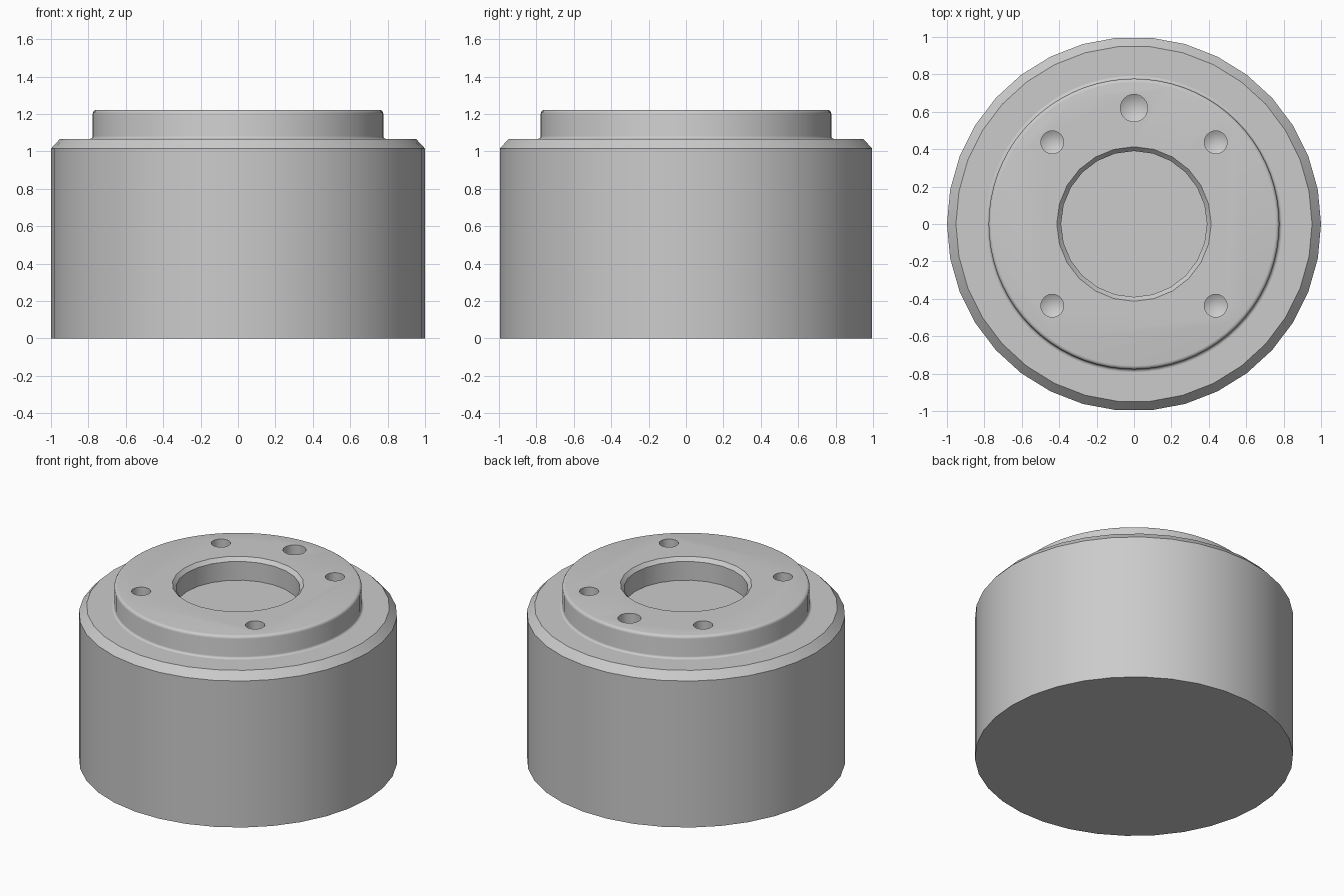
import bpy, bmesh
from math import cos, sin, pi, hypot, radians

cube = bpy.data.objects.get("Cube")
if cube:
    bpy.data.objects.remove(cube, do_unlink=True)

grey = bpy.data.materials.new("plain_grey")
grey.use_nodes = True
colour = (0.6, 0.6, 0.6, 1)
grey.diffuse_color = colour
grey.node_tree.nodes["Principled BSDF"].inputs["Base Color"].default_value = colour

BODY_TOP, BOSS_TOP = 1.067, 1.222


def lathe(bm, profile, sides, centre=(0, 0)):
    """Closed solid of revolution; profile runs bottom to top as (radius, z)."""
    rings = []
    for r, z in profile:
        count = sides if r > 0 else 1
        rings.append([bm.verts.new((centre[0] + r * cos(2 * pi * i / sides),
                                    centre[1] + r * sin(2 * pi * i / sides), z))
                      for i in range(count)])
    for low, high in zip(rings, rings[1:]):
        for i in range(sides):
            j = (i + 1) % sides
            if len(low) == 1:
                bm.faces.new((low[0], high[j], high[i]))
            else:
                bm.faces.new((low[i], low[j], high[j], high[i]))
    if len(rings[0]) > 1:
        bm.faces.new(rings[0][::-1])
    bm.faces.new(rings[-1])


def make_object(name, bm):
    bmesh.ops.recalc_face_normals(bm, faces=bm.faces)
    mesh = bpy.data.meshes.new(name)
    bm.to_mesh(mesh)
    bm.free()
    mesh.materials.append(grey)
    obj = bpy.data.objects.new(name, mesh)
    bpy.context.collection.objects.link(obj)
    return obj


def activate(obj):
    bpy.ops.object.select_all(action='DESELECT')
    obj.select_set(True)
    bpy.context.view_layer.objects.active = obj


def cut(obj, cutter):
    activate(obj)
    mod = obj.modifiers.new("cut", 'BOOLEAN')
    mod.operation, mod.solver, mod.object = 'DIFFERENCE', 'EXACT', cutter
    bpy.ops.object.modifier_apply(modifier=mod.name)


def arc(cx, cz, r, start, end, steps=4):
    angles = [radians(start + (end - start) * i / steps) for i in range(steps + 1)]
    return [(cx + r * cos(a), cz + r * sin(a)) for a in angles]


# Main drum with a chamfered shoulder
bm = bmesh.new()
lathe(bm, [(1, 0), (1, 1.015), (0.952, BODY_TOP)], 34)
body = make_object("main_drum", bm)

# Raised boss with a filleted foot and a rounded rim
bm = bmesh.new()
foot = arc(0.792, BODY_TOP + 0.015, 0.015, 270, 180)
rim = arc(0.757, BOSS_TOP - 0.02, 0.02, 0, 90)
lathe(bm, [(0.792, BODY_TOP - 0.01)] + foot + rim, 72)
boss = make_object("raised_boss", bm)

# Cutter for the chamfered central bore
bm = bmesh.new()
lathe(bm, [(0.39, 1.0), (0.39, BOSS_TOP - 0.025),
           (0.413, BOSS_TOP), (0.413, BOSS_TOP + 0.1)], 24)
bore = make_object("bore_cutter", bm)

# Cutter for the drilled holes: four bolt holes and a larger one at the back
bm = bmesh.new()
holes = [(x, y, 0.061) for x in (-0.437, 0.437) for y in (-0.437, 0.437)]
for x, y, r in holes + [(0, 0.62, 0.073)]:
    lathe(bm, [(0, 1.02 - 0.6 * r), (r, 1.02), (r, BOSS_TOP + 0.1)], 24, (x, y))
drills = make_object("drill_cutter", bm)

cut(boss, bore)
cut(boss, drills)
cut(body, drills)
for cutter in (bore, drills):
    bpy.data.objects.remove(cutter, do_unlink=True)

for obj in (body, boss):
    activate(obj)
    bpy.ops.object.shade_smooth_by_angle(angle=radians(25))
